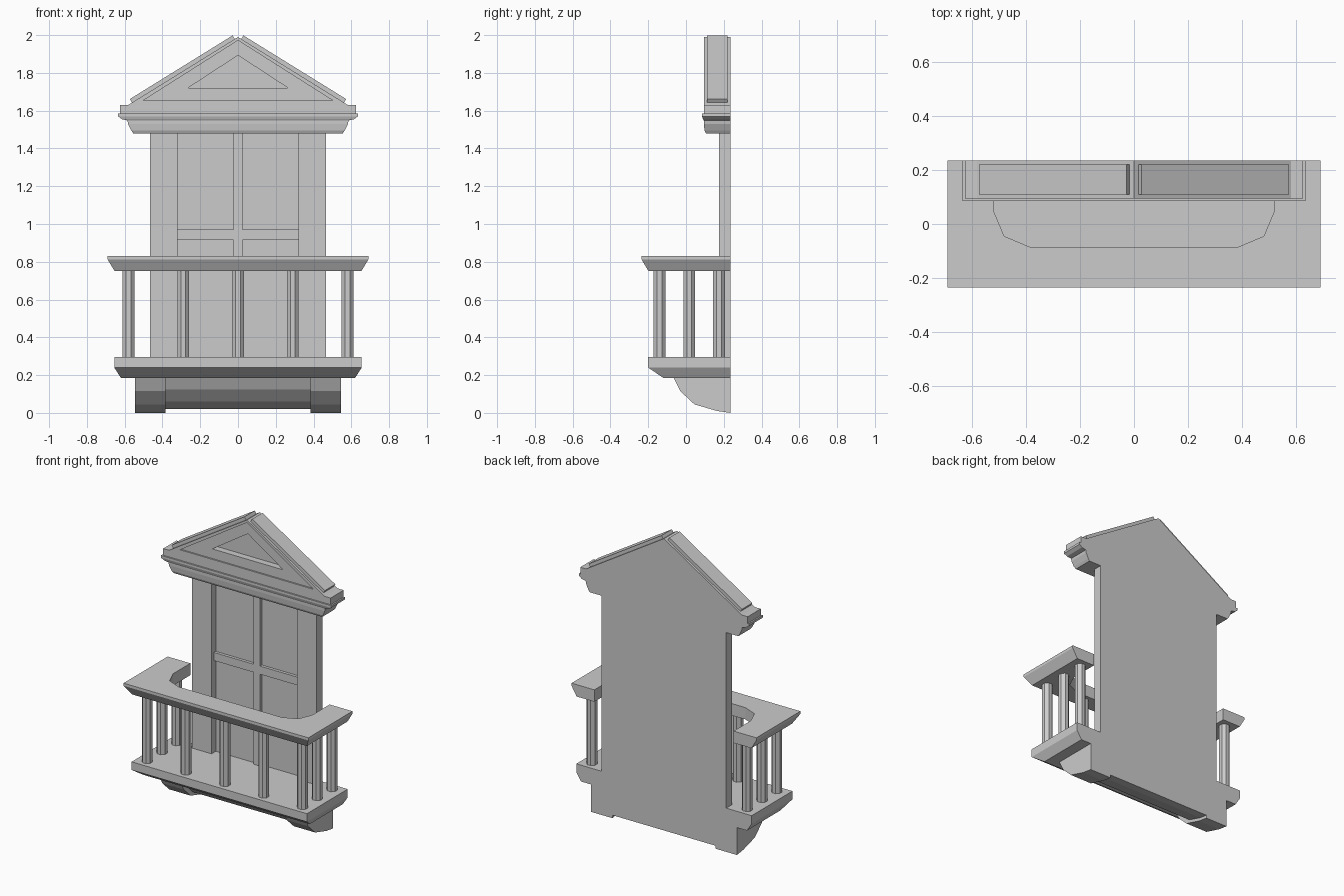
import bpy, bmesh
from math import pi, cos, sin
from mathutils import Vector

if "Cube" in bpy.data.objects:
    bpy.data.objects.remove(bpy.data.objects["Cube"])

BACK = 0.235


def loft(name, rings):
    """Skin a stack of matching closed rings and cap both ends."""
    bm = bmesh.new()
    vs = [[bm.verts.new(p) for p in r] for r in rings]
    n = len(rings[0])
    for a, b in zip(vs, vs[1:]):
        for i in range(n):
            j = (i + 1) % n
            bm.faces.new((a[i], a[j], b[j], b[i]))
    bm.faces.new(vs[0][::-1])
    bm.faces.new(vs[-1])
    bmesh.ops.recalc_face_normals(bm, faces=bm.faces)
    me = bpy.data.meshes.new(name)
    bm.to_mesh(me)
    bm.free()
    ob = bpy.data.objects.new(name, me)
    bpy.context.collection.objects.link(ob)
    return ob


def rect(hx, y, z):
    return [(-hx, y, z), (hx, y, z), (hx, BACK, z), (-hx, BACK, z)]


def box(name, x0, x1, y0, y1, z0, z1):
    return loft(name, [[(x0, y0, z), (x1, y0, z), (x1, y1, z), (x0, y1, z)]
                       for z in (z0, z1)])


def side_profile(name, x0, x1, pts):
    return loft(name, [[(x, y, z) for y, z in pts] for x in (x0, x1)])


# Corbels and the recessed underside between them
corbel = [(BACK, 0.19), (-0.068, 0.19), (-0.03, 0.115), (0.045, 0.045),
          (0.165, 0.01), (BACK, 0)]
for s, side in ((-1, "left"), (1, "right")):
    side_profile(side + "_corbel", s * 0.385, s * 0.545, corbel)
side_profile("underside", -0.385, 0.385,
             [(BACK, 0.19), (-0.03, 0.19), (0.005, 0.125), (0.07, 0.06),
              (0.175, 0.028), (BACK, 0.02)])

# Balcony floor slab
loft("floor_slab", [rect(0.62, -0.12, 0.185), rect(0.655, -0.2, 0.24),
                    rect(0.655, -0.2, 0.295)])

# Balusters: five along the front, two more on each side
spots = [(x, -0.14) for x in (-0.58, -0.29, 0, 0.29, 0.58)]
spots += [(s * 0.58, y) for s in (-1, 1) for y in (0.017, 0.175)]
R = 0.034
for x, y in spots:
    loft("baluster", [[(x + R * cos((k + 0.5) * pi / 4), y + R * sin((k + 0.5) * pi / 4), z)
                       for k in range(8)] for z in (0.29, 0.755)])


# U-shaped handrail with chamfered inner corners
def rail_ring(inset, z):
    hx, y = 0.69 - inset, -0.235 + inset
    inner = [(0.52, BACK), (0.52, 0.05), (0.48, -0.045), (0.385, -0.085)]
    pts = [(-hx, BACK), (-hx, y), (hx, y), (hx, BACK)]
    pts += inner + [(-a, b) for a, b in reversed(inner)]
    return [(a, b, z) for a, b in pts]


loft("handrail", [rail_ring(0.037, 0.75), rail_ring(0, 0.812), rail_ring(0, 0.83)])

# Doorway: jambs, recessed panes and glazing bars
for s in (-1, 1):
    a, b = sorted((s * 0.32, s * 0.465))
    box("door_jamb", a, b, 0.175, BACK, 0.29, 1.49)
box("door_panes", -0.32, 0.32, 0.22, BACK, 0.29, 1.49)
box("vertical_bar", -0.025, 0.025, 0.2, BACK - 0.002, 0.29, 1.49)
for s in (-1, 1):
    a, b = sorted((s * 0.025, s * 0.32))
    box("cross_bar", a, b, 0.2, BACK - 0.002, 0.915, 0.97)

# Stepped cornice
loft("cornice", [rect(hx, y, z) for hx, y, z in (
    (0.555, 0.105, 1.48), (0.565, 0.098, 1.495), (0.582, 0.094, 1.53),
    (0.585, 0.094, 1.548), (0.615, 0.09, 1.555), (0.635, 0.085, 1.57),
    (0.635, 0.085, 1.585), (0.625, 0.095, 1.585), (0.625, 0.095, 1.63))])


# Pediment with two nested triangular recesses
def tri(hx, z0, z1, y):
    return [(-hx, y, z0), (hx, y, z0), (0, y, z1)]


loft("pediment", [tri(0.585, 1.628, 1.99, BACK), tri(0.585, 1.628, 1.99, 0.095),
                  tri(0.5, 1.655, 1.972, 0.095), tri(0.5, 1.655, 1.972, 0.105),
                  tri(0.265, 1.72, 1.893, 0.105), tri(0.265, 1.72, 1.893, 0.15)])

# Raised roof strips on both slopes
d = Vector((0.585, -0.362)).normalized()
n = Vector((-d.y, d.x))
top = Vector((0, 1.99))
quad = [top + d * t + n * h for t, h in ((0.02, -0.005), (0.66, -0.005), (0.66, 0.022), (0.02, 0.022))]
for s, side in ((-1, "left"), (1, "right")):
    loft(side + "_roof_strip", [[(s * p.x, y, p.y) for p in quad] for y in (0.11, 0.22)])
